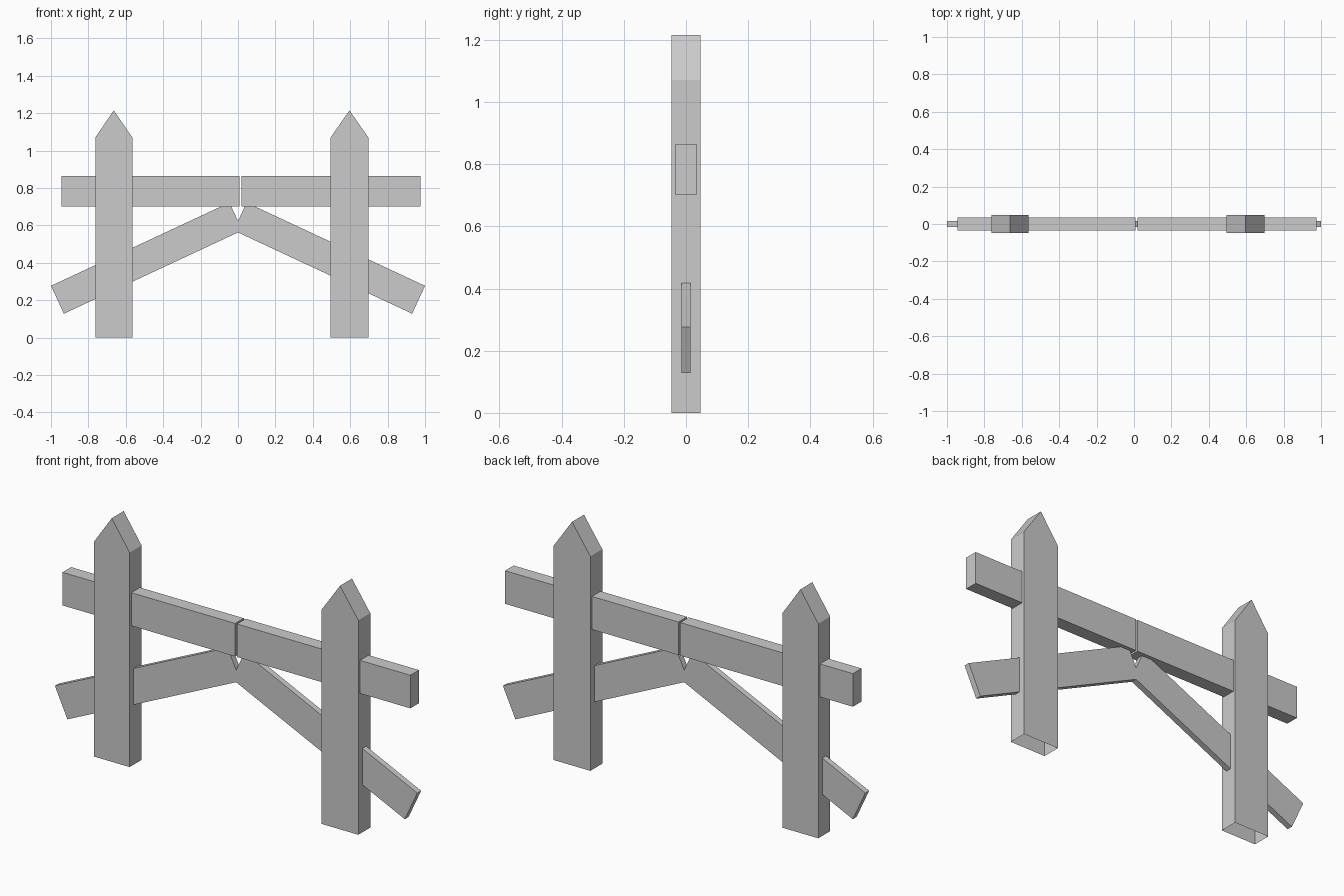
import bpy
import bmesh

if "Cube" in bpy.data.objects:
    bpy.data.objects.remove(bpy.data.objects["Cube"])


def prism(name, profile, half_depth, open_edge=None):
    """Extrude an (x, z) outline along y; open_edge is the side index left uncapped."""
    bm = bmesh.new()
    front = [bm.verts.new((x, -half_depth, z)) for x, z in profile]
    back = [bm.verts.new((x, half_depth, z)) for x, z in profile]
    bm.faces.new(front)
    bm.faces.new(back[::-1])
    n = len(profile)
    for i in range(n):
        if i != open_edge:
            j = (i + 1) % n
            bm.faces.new((front[j], front[i], back[i], back[j]))
    mesh = bpy.data.meshes.new(name)
    bm.to_mesh(mesh)
    bm.free()
    obj = bpy.data.objects.new(name, mesh)
    bpy.context.collection.objects.link(obj)
    return obj


# Pointed posts, open underneath
for side, x0, x1 in (("left", -0.763, -0.565), ("right", 0.495, 0.697)):
    prism(f"{side}_post",
          [(x0, 0), (x1, 0), (x1, 1.07), ((x0 + x1) / 2, 1.215), (x0, 1.07)],
          0.047, open_edge=0)

# Horizontal rails with a narrow gap in the middle
for side, x0, x1 in (("left", -0.945, 0.008), ("right", 0.018, 0.975)):
    prism(f"{side}_rail",
          [(x0, 0.70), (x1, 0.70), (x1, 0.865), (x0, 0.865)], 0.034)

# Slanted braces, mirrored and crossing slightly at the middle
brace = [(-0.931, 0.128), (0.023, 0.573), (-0.046, 0.722), (-1.0, 0.277)]
prism("left_brace", brace, 0.015)
prism("right_brace", [(-x, z) for x, z in reversed(brace)], 0.015)
